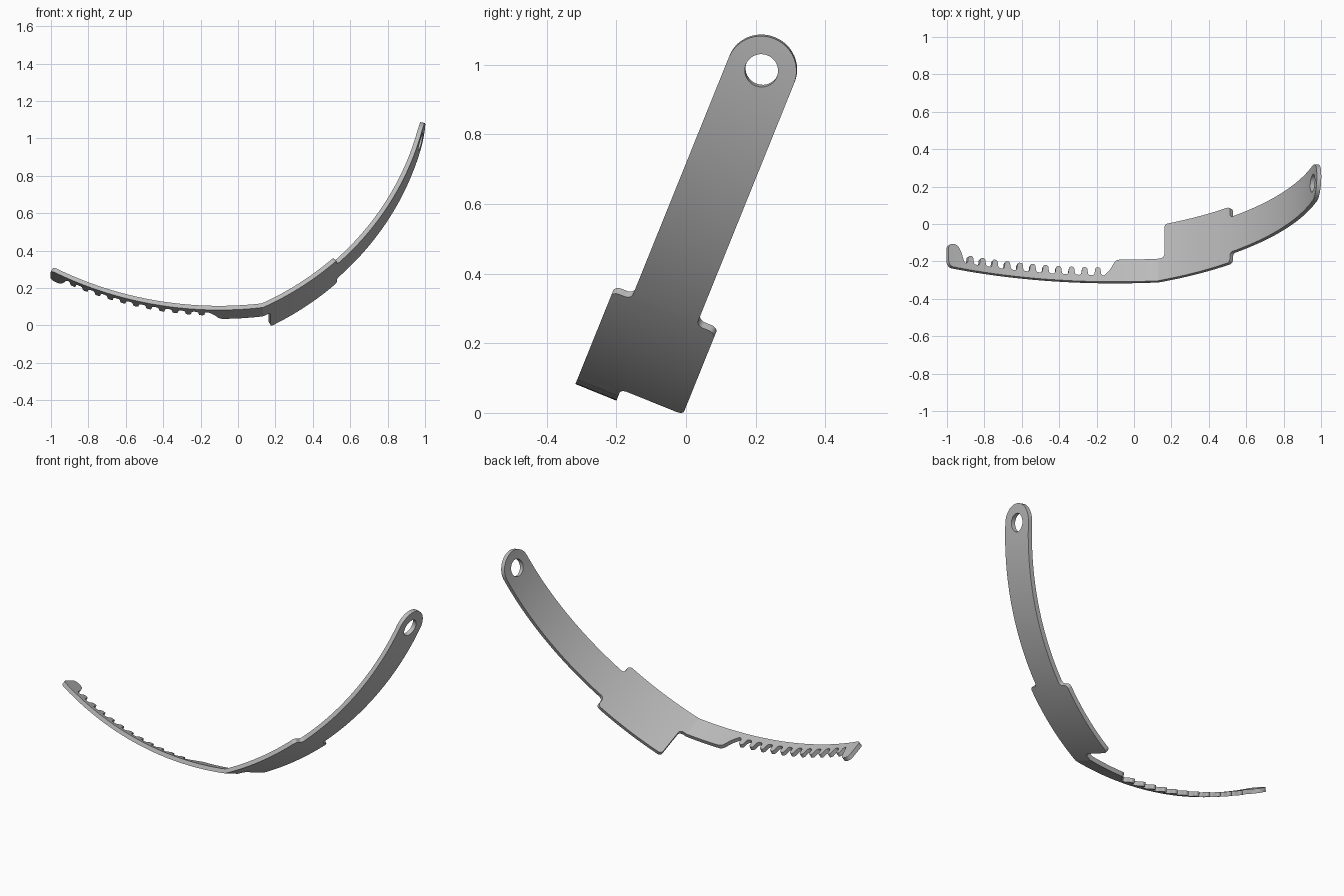
import bpy, bmesh
from math import sin, cos, asin, pi, radians
from mathutils import Vector

if "Cube" in bpy.data.objects:
    bpy.data.objects.remove(bpy.data.objects["Cube"])

THICK = 0.024
TILT = radians(22)
LEFT_R, LEFT_X, LEFT_U = 1.87, -0.1, 1.848     # gentle toothed arc
RIGHT_R, RIGHT_ANGLE = 1.57, radians(26)       # steeper handle arc
KINK_X = 0.127
KINK_ANGLE = asin((KINK_X - LEFT_X) / LEFT_R)
KINK_U = LEFT_U - LEFT_R * cos(KINK_ANGLE)


def rounded(corners, steps=6):
    """Closed outline whose corners (s, w, reach) are rounded."""
    pts = []
    for i, (s, w, reach) in enumerate(corners):
        p = Vector((s, w))
        a = p + (Vector(corners[i - 1][:2]) - p).normalized() * reach
        b = p + (Vector(corners[(i + 1) % len(corners)][:2]) - p).normalized() * reach
        ca, cb = a.lerp(p, 0.552), b.lerp(p, 0.552)
        n = 14 if reach > 0.05 else steps
        for k in range(n + 1):
            t = k / n
            q = 1 - t
            pts.append(a * q**3 + ca * 3 * q * q * t + cb * 3 * q * t * t + b * t**3)
    return pts


def bend(s, w, d):
    """Wrap flat strip coordinates around the two arcs, then tilt the strip."""
    if s < 0:
        ang = KINK_ANGLE + s / LEFT_R
        x, u = LEFT_X + LEFT_R * sin(ang), LEFT_U - LEFT_R * cos(ang)
    else:
        ang = RIGHT_ANGLE + s / RIGHT_R
        x = KINK_X + RIGHT_R * (sin(ang) - sin(RIGHT_ANGLE))
        u = KINK_U - RIGHT_R * (cos(ang) - cos(RIGHT_ANGLE))
    if abs(s) < 1e-4:
        ang = (KINK_ANGLE + RIGHT_ANGLE) / 2
    x, u = x + d * sin(ang), u - d * cos(ang)
    return Vector((x, u * sin(TILT) + w * cos(TILT), u * cos(TILT) - w * sin(TILT)))


# Flat outline: lower edge, eyelet end, wide plate, narrow neck
corners = [(-1.156, -0.324, 0.03), (0.47, -0.324, 0.02), (0.47, -0.267, 0.02),
           (1.441, -0.267, 0.1), (1.441, -0.065, 0.1), (0.47, -0.065, 0.02),
           (0.47, -0.005, 0.02), (0.04, -0.005, 0.02), (0.04, -0.197, 0.02),
           (-0.225, -0.197, 0.02), (-0.255, -0.255, 0.02), (-0.285, -0.288, 0.01)]
# Row of teeth
for i in range(11):
    c = -0.321 - 0.0703 * i
    corners += [(c + 0.019, -0.288, 0.012), (c + 0.013, -0.243, 0.01),
                (c - 0.013, -0.243, 0.01), (c - 0.019, -0.288, 0.012)]
# Raised end tab
corners += [(-1.062, -0.288, 0.012), (-1.078, -0.235, 0.015),
            (-1.1, -0.192, 0.02), (-1.156, -0.192, 0.025)]
hole = [Vector((1.341 + 0.048 * cos(2 * pi * k / 40), -0.166 + 0.048 * sin(2 * pi * k / 40)))
        for k in range(40)]

bm = bmesh.new()
edges = []
for loop in (rounded(corners), hole):
    verts = [bm.verts.new((p.x, p.y, 0)) for p in loop]
    edges += [bm.edges.new((verts[i - 1], verts[i])) for i in range(len(verts))]
bmesh.ops.triangle_fill(bm, use_beauty=True, edges=edges, normal=(0, 0, 1))

# Cross cuts so the strip can bend smoothly
for i in range(-38, 48):
    bmesh.ops.bisect_plane(bm, geom=bm.verts[:] + bm.edges[:] + bm.faces[:], dist=1e-5,
                           plane_co=(i * 0.03, 0, 0), plane_no=(1, 0, 0))

# Thickness and bending
ext = bmesh.ops.extrude_face_region(bm, geom=bm.faces[:], use_keep_orig=True)
for v in ext["geom"]:
    if isinstance(v, bmesh.types.BMVert):
        v.co.z = THICK
for v in bm.verts:
    v.co = bend(*v.co)
lowest = min(v.co.z for v in bm.verts)
for v in bm.verts:
    v.co.z -= lowest
bmesh.ops.recalc_face_normals(bm, faces=bm.faces[:])

mesh = bpy.data.meshes.new("curved_toothed_strap")
bm.to_mesh(mesh)
bm.free()
strap = bpy.data.objects.new("curved_toothed_strap", mesh)
bpy.context.collection.objects.link(strap)

grey = bpy.data.materials.new("plain_grey")
grey.use_nodes = True
color = (0.5, 0.5, 0.5, 1)
grey.diffuse_color = color
grey.node_tree.nodes["Principled BSDF"].inputs["Base Color"].default_value = color
mesh.materials.append(grey)

bpy.ops.object.select_all(action="DESELECT")
strap.select_set(True)
bpy.context.view_layer.objects.active = strap
bpy.ops.object.shade_smooth_by_angle(angle=radians(16))
